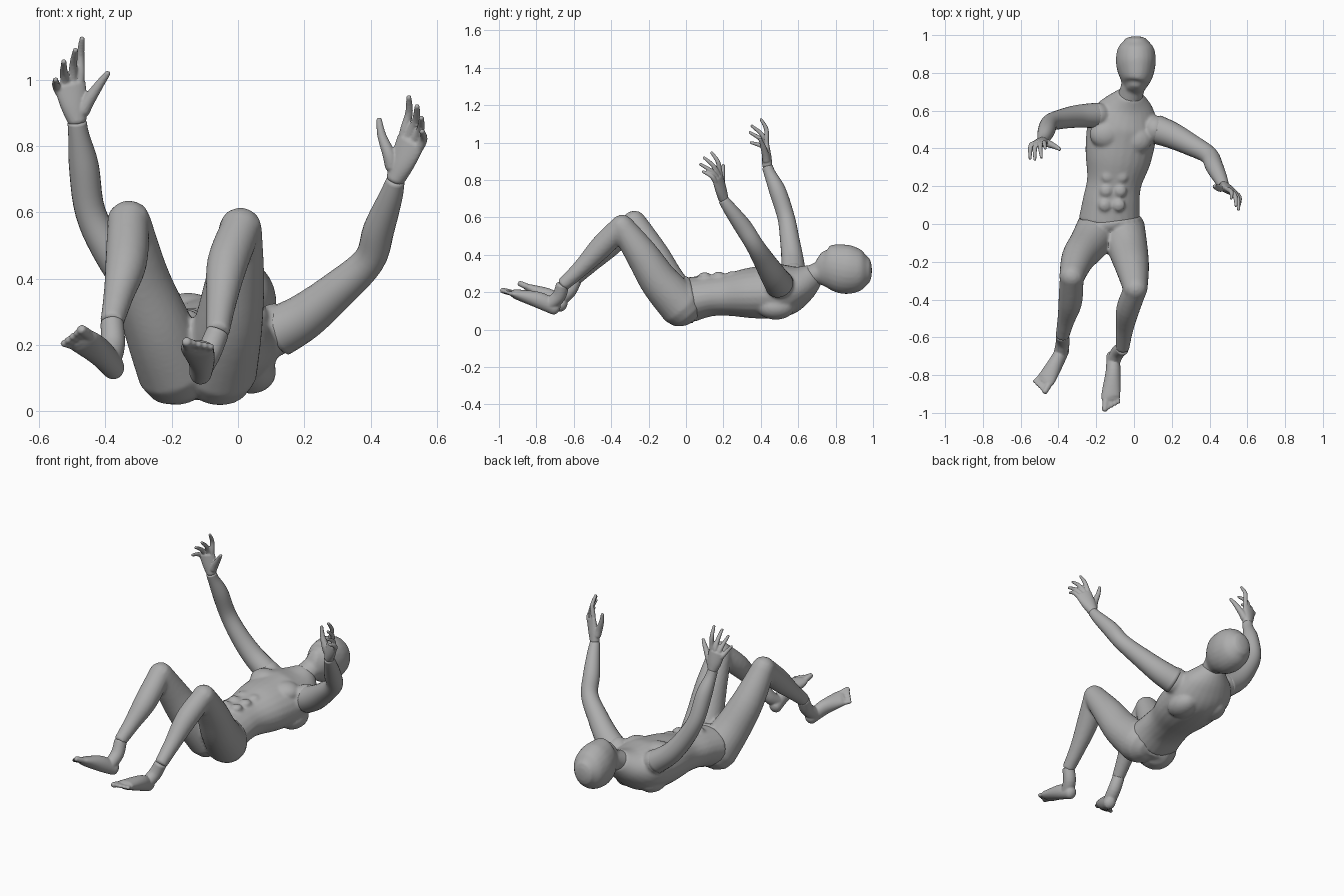
import bpy
import bmesh
from math import cos, sin, pi
from mathutils import Vector, Matrix

cube = bpy.data.objects.get("Cube")
if cube:
    bpy.data.objects.remove(cube, do_unlink=True)

# The single material
grey = bpy.data.materials.new("mannequin grey")
grey.use_nodes = True
tone = (.42, .42, .42, 1)
grey.diffuse_color = tone
shader = grey.node_tree.nodes["Principled BSDF"]
shader.inputs["Base Color"].default_value = tone
shader.inputs["Roughness"].default_value = .6


def catmull(p0, p1, p2, p3, t):
    """Smooth blend between two neighbouring sections."""
    return [(2 * b + (c - a) * t + (2 * a - 5 * b + 4 * c - d) * t ** 2
             + (3 * b - a - 3 * c + d) * t ** 3) / 2
            for a, b, c, d in zip(p0, p1, p2, p3)]


def loft(bm, sections, up=(0, 1, 0), cap=.6, sides=24, steps=5):
    """Closed tube through sections of x, y, z, half width, half depth."""
    keys = [list(s) if len(s) == 5 else list(s) + [s[-1]] for s in sections]
    fine = []
    for i in range(len(keys) - 1):
        before = keys[max(i - 1, 0)]
        after = keys[min(i + 2, len(keys) - 1)]
        for k in range(steps):
            fine.append(catmull(before, keys[i], keys[i + 1], after, k / steps))
    fine.append(keys[-1])

    centres = [Vector(f[:3]) for f in fine]
    last = len(fine) - 1
    rings = []
    for i, f in enumerate(fine):
        along = (centres[min(i + 1, last)] - centres[max(i - 1, 0)]).normalized()
        # Rounded ends
        layers = [(0, 1)]
        if i in (0, last):
            bulge = min(f[3], f[4]) * cap
            layers = [(bulge * sin(a), cos(a)) for a in (0, pi / 6, pi / 3, pi * .47)]
            if i == 0:
                layers = [(-o, s) for o, s in reversed(layers)]
        side = along.cross(Vector(up)).normalized()
        depth = side.cross(along)
        for offset, size in layers:
            middle = centres[i] + along * offset
            rings.append([bm.verts.new(middle
                                       + side * cos(2 * pi * j / sides) * f[3] * size
                                       + depth * sin(2 * pi * j / sides) * f[4] * size)
                          for j in range(sides)])
    for lower, upper in zip(rings, rings[1:]):
        for j in range(sides):
            n = (j + 1) % sides
            bm.faces.new((lower[j], lower[n], upper[n], upper[j]))
    bm.faces.new(rings[0])
    bm.faces.new(rings[-1])


def blob(bm, centre, size):
    """Ellipsoid used for muscle and joint masses."""
    shape = Matrix.Translation(centre) @ Matrix.Diagonal((*size, 1))
    bmesh.ops.create_uvsphere(bm, u_segments=24, v_segments=16, radius=1, matrix=shape)


def finish(name, bm, voxel=0, relax=5):
    """Turn the shapes into one object, fused when a voxel size is given."""
    bmesh.ops.recalc_face_normals(bm, faces=bm.faces)
    mesh = bpy.data.meshes.new(name)
    bm.to_mesh(mesh)
    bm.free()
    mesh.materials.append(grey)
    for face in mesh.polygons:
        face.use_smooth = True
    part = bpy.data.objects.new(name, mesh)
    bpy.context.collection.objects.link(part)
    if voxel:
        fuse = part.modifiers.new("fuse", "REMESH")
        fuse.mode = "VOXEL"
        fuse.voxel_size = voxel
        fuse.use_smooth_shade = True
        soften = part.modifiers.new("soften", "SMOOTH")
        soften.factor = .5
        soften.iterations = relax


# Head with neck
bm = bmesh.new()
loft(bm, [(0, .71, .355, .045, .075), (.005, .74, .342, .068, .103),
          (.01, .79, .335, .092, .123), (.01, .86, .321, .106, .132),
          (.01, .93, .315, .096, .112), (.01, .968, .314, .066, .076)],
     up=(.08, 0, 1), cap=.4)
loft(bm, [(-.025, .66, .28, .066, .06), (-.01, .71, .305, .064, .057),
          (.005, .78, .33, .065, .06)], up=(.1, 0, 1))
finish("head", bm, .009)

# Torso with chest, stomach and shoulder masses
bm = bmesh.new()
loft(bm, [(-.13, .02, .16, .164, .12), (-.12, .12, .18, .152, .11),
          (-.105, .22, .187, .146, .113), (-.085, .34, .196, .174, .134),
          (-.07, .45, .202, .186, .142), (-.055, .54, .216, .185, .137),
          (-.035, .62, .248, .145, .1), (-.02, .685, .294, .07, .062)],
     up=(.14, 0, 1), cap=.2)
for side in (-1, 1):
    blob(bm, (-.07 + side * .08, .46 - side * .015, .292 - side * .01), (.085, .075, .055))
    blob(bm, (-.05 + side * .09, .5 - side * .02, .13 - side * .012), (.075, .1, .065))
    for row in range(3):
        blob(bm, (-.118 + row * .008 + side * .037, .1 + row * .075, .285 + row * .003),
             (.034, .034, .022))
blob(bm, (-.195, .575, .29), (.07, .068, .068))
blob(bm, (.11, .5, .245), (.07, .075, .08))
finish("torso", bm, .009, 4)

# Arms
bm = bmesh.new()
loft(bm, [(-.2, .575, .29, .067), (-.3, .57, .37, .06), (-.385, .555, .48, .052),
          (-.445, .535, .6, .046), (-.465, .49, .74, .045), (-.48, .45, .83, .032),
          (-.485, .435, .87, .029)], cap=.2)
finish("right_arm", bm)
bm = bmesh.new()
loft(bm, [(.12, .5, .24, .077), (.2, .47, .285, .07), (.3, .42, .365, .058),
          (.395, .365, .455, .048), (.425, .305, .55, .047), (.46, .235, .645, .036),
          (.475, .2, .695, .028)], cap=.2)
finish("left_arm", bm)


# Hands: palm, four curled fingers and a thumb
def hand(name, wrist, index, little, tips, thumb):
    wrist, index, little = Vector(wrist), Vector(index), Vector(little)
    knuckles = (index + little) / 2
    back = (index - little).cross(knuckles - wrist).normalized()
    tips = [Vector(t) for t in tips]
    curl = sum(tips, Vector()) / 4 - knuckles
    if back.dot(curl) > 0:
        back = -back
    bm = bmesh.new()
    loft(bm, [(*wrist, .029, .027), (*wrist.lerp(knuckles, .4), .041, .025),
              (*wrist.lerp(knuckles, .9), .049, .018)], up=back, cap=.5)
    for i, tip in enumerate(tips):
        base = index.lerp(little, i / 3)
        middle = base.lerp(tip, .5) + back * .014
        root = base.lerp(wrist, .25)
        loft(bm, [(*root, .013), (*base, .0135), (*middle, .012), (*tip, .008)],
             up=index - little, sides=12)
    root = wrist.lerp(Vector(thumb[0]), .5)
    loft(bm, [(*root, .022), (*thumb[0], .02), (*thumb[1], .014), (*thumb[2], .009)],
         up=back, sides=12)
    finish(name, bm, .004, 3)


hand("right_hand", (-.485, .435, .875), (-.475, .43, 1.02), (-.543, .42, .97),
     [(-.47, .4, 1.125), (-.49, .35, 1.09), (-.525, .34, 1.055), (-.55, .345, 1)],
     [(-.452, .425, .935), (-.418, .41, .985), (-.392, .395, 1.02)])
hand("left_hand", (.475, .2, .7), (.502, .18, .85), (.55, .152, .8),
     [(.515, .135, .948), (.54, .095, .92), (.553, .075, .885), (.555, .09, .845)],
     [(.455, .19, .775), (.434, .195, .83), (.425, .2, .88)])

# Pelvis and legs
bm = bmesh.new()
loft(bm, [(-.13, .02, .16, .172, .128), (-.125, -.04, .155, .155, .115),
          (-.125, -.09, .17, .1, .085)], up=(.06, 0, 1), cap=.2)
loft(bm, [(-.187, -.025, .128, .119), (-.24, -.105, .25, .104), (-.295, -.18, .4, .089),
          (-.33, -.28, .575, .066)], up=(1, 0, 0), cap=.9)
loft(bm, [(-.33, -.28, .57, .063), (-.337, -.41, .45, .063), (-.36, -.51, .35, .046),
          (-.38, -.595, .268, .036)], up=(1, 0, 0), cap=.2)
loft(bm, [(-.06, -.025, .128, .119), (-.03, -.14, .255, .104), (-.008, -.235, .4, .088),
          (.008, -.345, .555, .064)], up=(1, 0, 0), cap=.9)
loft(bm, [(.008, -.345, .55, .061), (-.032, -.45, .445, .062), (-.05, -.56, .33, .046),
          (-.061, -.66, .238, .036)], up=(1, 0, 0), cap=.2)
finish("pelvis_and_legs", bm, .009)


# Feet: sole wedge, ankle and five toes
def foot(name, ankle, heel, arch, ball, big, little):
    big, little, ball = Vector(big), Vector(little), Vector(ball)
    up = (big - little).cross(ball - Vector(heel))
    front = ball.lerp((big + little) / 2, .4)
    bm = bmesh.new()
    loft(bm, [(*heel, .034, .038), (*arch, .04, .044), (*ball, .05, .028),
              (*front, .049, .019)], up=up, cap=.8)
    loft(bm, [(*ankle, .035), (*Vector(ankle).lerp(Vector(heel), .5), .037),
              (*Vector(heel).lerp(Vector(arch), .4), .036)], up=(1, 0, 0), cap=.2)
    for i in range(5):
        tip = big.lerp(little, i / 4)
        size = .0165 if i == 0 else .012
        root = ball + (tip - (big + little) / 2) * .7
        loft(bm, [(*root, size), (*root.lerp(tip, .6), size), (*tip, size * .9)],
             up=up, sides=12)
    finish(name, bm, .005, 4)


foot("right_foot", (-.38, -.59, .27), (-.375, -.665, .13), (-.413, -.735, .175),
     (-.46, -.815, .208), (-.473, -.89, .247), (-.527, -.835, .205))
foot("left_foot", (-.061, -.66, .24), (-.113, -.7, .115), (-.11, -.78, .155),
     (-.122, -.9, .187), (-.155, -.985, .21), (-.082, -.945, .195))
